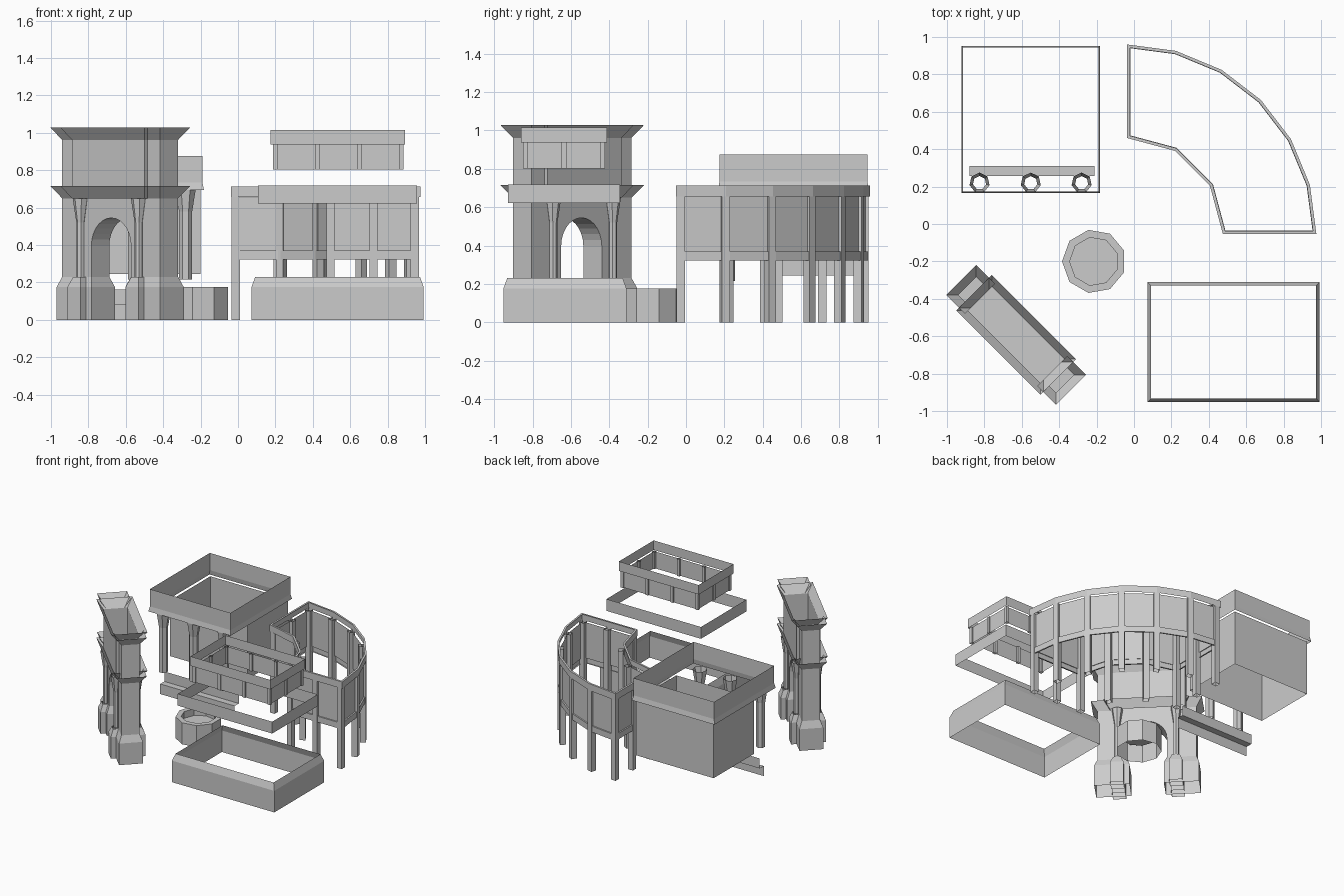
import bpy, bmesh
from math import sin, cos, pi, radians
from mathutils import Vector

if "Cube" in bpy.data.objects:
    bpy.data.objects.remove(bpy.data.objects["Cube"])


def make(name, verts, faces, loc=(0, 0, 0), rot=0):
    me = bpy.data.meshes.new(name)
    me.from_pydata(verts, [], faces)
    me.update()
    ob = bpy.data.objects.new(name, me)
    ob.location = loc
    ob.rotation_euler[2] = rot
    bpy.context.collection.objects.link(ob)
    return ob


def mitres(pts, closed=True):
    # outward mitre vector at every point of a counter-clockwise path
    n = len(pts)
    p = [Vector(q) for q in pts]
    norm = []
    for i in range(n):
        d = (p[(i + 1) % n] - p[i]).normalized()
        norm.append(Vector((d.y, -d.x)))
    out = []
    for i in range(n):
        a, b = norm[i - 1], norm[i]
        if not closed and i == 0:
            a = b
        if not closed and i == n - 1:
            b = a
        out.append((a + b) / (1 + a.dot(b)))
    return out


def sweep(name, pts, profile, closed=True, loc=(0, 0, 0), rot=0, cap=False):
    # profile is a list of (outward offset, z); the result is an open shell
    m, n, k = mitres(pts, closed), len(pts), len(profile)
    verts = [(x + v.x * o, y + v.y * o, z)
             for o, z in profile for (x, y), v in zip(pts, m)]
    faces = []
    for j in range(k - 1):
        for i in range(n if closed else n - 1):
            i2 = (i + 1) % n
            faces.append((j * n + i, j * n + i2, (j + 1) * n + i2, (j + 1) * n + i))
    if cap:
        faces.append([(k - 1) * n + i for i in range(n)])
    return make(name, verts, faces, loc, rot)


def rect(x0, x1, y0, y1):
    return [(x0, y0), (x1, y0), (x1, y1), (x0, y1)]


def lathe(name, n, profile, loc, start=0, rot=0, cap=False):
    k = len(profile)
    verts = [(r * cos(start + 2 * pi * i / n), r * sin(start + 2 * pi * i / n), z)
             for r, z in profile for i in range(n)]
    faces = [(j * n + i, j * n + (i + 1) % n, (j + 1) * n + (i + 1) % n, (j + 1) * n + i)
             for j in range(k - 1) for i in range(n)]
    if cap:
        faces.append([(k - 1) * n + i for i in range(n)])
    return make(name, verts, faces, loc, rot)


# ---- Columned hall (back left) ----
sweep("hall_cornice", rect(-0.915, -0.19, 0.175, 0.945),
      [(0.008, 0.695), (0, 0.735), (0, 0.875)])
sweep("hall_walls", rect(-0.9, -0.2, 0.41, 0.93), [(0, 0.245), (0, 0.695)])
for i, x in enumerate((-0.826, -0.552, -0.28)):
    lathe(f"hall_column_{i}", 7, [(0.036, 0.215), (0.036, 0.58), (0.055, 0.695)],
          (x, 0.22, 0), pi / 2)
steps = [(0.257, 0), (0.257, 0.082), (0.31, 0.082), (0.31, 0.163)]
make("hall_steps", [(x, y, z) for y, z in steps for x in (-0.88, -0.21)],
     [(2 * i, 2 * i + 1, 2 * i + 3, 2 * i + 2) for i in range(3)])

# ---- Quarter-ring theatre (back right) ----
cx, cy, R, r = -0.038, -0.053, 1.013, 0.513


def polar(rad, deg):
    return (cx + rad * cos(radians(deg)), cy + rad * sin(radians(deg)))


mid = (R + r) / 2
spec = [(R, a) for a in range(0, 91, 15)] + [(mid, 90)] \
    + [(r, a) for a in range(90, -1, -30)] + [(mid, 0)]
ring = [polar(*s) for s in spec]
sweep("theatre_cornice", ring, [(0, 0.657), (0, 0.712), (-0.016, 0.712)])
sweep("theatre_wall", ring, [(-0.018, 0.365), (-0.018, 0.655)])
sweep("theatre_lower_beam", ring,
      [(-0.018, 0.37), (-0.007, 0.37), (-0.007, 0.322), (-0.018, 0.322)])
for i, ((x, y), m, s) in enumerate(zip(ring, mitres(ring), spec)):
    sweep(f"theatre_post_{i}", rect(-0.022, 0.022, -0.022, 0.022),
          [(0, 0), (0, 0.66)], loc=(x - m.x * 0.026, y - m.y * 0.026, 0),
          rot=radians(s[1]))

# ---- Round basin ----
lathe("basin", 9, [(0.171, 0), (0.171, 0.175), (0.13, 0.175), (0.13, 0.12)],
      (-0.214, -0.2, 0), pi, cap=True)

# ---- Rectangular pavilion (front right) ----
sweep("pavilion_base", rect(0.072, 0.993, -0.952, -0.31),
      [(0, 0), (0, 0.175), (-0.02, 0.23)])
sweep("pavilion_middle_band", rect(0.107, 0.957, -0.927, -0.345), [(0, 0.622), (0, 0.718)])
sweep("pavilion_upper_band", rect(0.175, 0.893, -0.86, -0.413), [(0, 0.938), (0, 1.015)])
x0, x1, y0, y1 = 0.188, 0.884, -0.85, -0.422
sweep("pavilion_upper_wall", rect(x0, x1, y0, y1), [(-0.01, 0.803), (-0.01, 0.94)])
for i in range(4):
    for j in range(3):
        if i in (0, 3) or j in (0, 2):
            px = x0 + 0.012 + (x1 - x0 - 0.024) * i / 3
            py = y0 + 0.012 + (y1 - y0 - 0.024) * j / 2
            sweep(f"pavilion_pilaster_{i}_{j}", rect(-0.012, 0.012, -0.012, 0.012),
                  [(0, 0.803), (0, 0.94)], loc=(px, py, 0))

# ---- Triumphal arch (front left), built along local x and turned 45 degrees ----
A = dict(loc=(-0.63, -0.593, 0), rot=-pi / 4)
U, V, C, W, O = 0.37, 0.068, 0.273, 0.09, 0.15

# pierced body: front and back faces, jambs, vault and ends
N = 14
outline = [(U, 0.715), (-U, 0.715), (-U, 0.23), (-O, 0.23)]
outline += [(-O * cos(pi * i / N), 0.395 + O * sin(pi * i / N)) for i in range(N + 1)]
outline += [(O, 0.23), (U, 0.23)]
n = len(outline)
verts = [(u, v, z) for v in (-V, V) for u, z in outline]
faces = [list(range(n)), list(range(2 * n - 1, n - 1, -1))]
faces += [(i, i + n, (i + 1) % n + n, (i + 1) % n) for i in range(1, n)]
make("arch_body", verts, faces, **A)

# attic, its floor and the two flared cornices
centre = rect(-C, C, -W, W)
ends = [[(C, -V), (U, -V), (U, V), (C, V)], [(-C, V), (-U, V), (-U, -V), (-C, -V)]]
lower, upper = [(0, 0.65), (0.045, 0.715)], [(0, 0.65), (0, 0.962), (0.045, 1.028)]
for label, prof in (("lower_cornice", lower), ("attic", upper)):
    sweep(f"arch_{label}_centre", centre, prof, **A)
    for i, e in enumerate(ends):
        sweep(f"arch_{label}_end_{i}", e, prof, closed=False, **A)
make("arch_attic_floor", [(x, y, 0.715) for x, y in centre], [(0, 1, 2, 3)], **A)

# pier bases, pedestals and attached columns
foot = [(0.0215, 0), (0.0215, 0.175), (0, 0.23)]
for s in (-1, 1):
    a, b = sorted((s * O, s * U))
    sweep(f"arch_pier_base_{s}", rect(a, b, -V, V), foot, **A)
    for t in (-1, 1):
        u, v = s * 0.22, t * 0.08
        sweep(f"arch_pedestal_{s}_{t}", rect(u - 0.028, u + 0.028, v - 0.028, v + 0.028),
              foot, **A)
        q = A["loc"]
        k = 0.5 ** 0.5
        lathe(f"arch_column_{s}_{t}", 7, [(0.022, 0.23), (0.022, 0.52), (0.042, 0.65)],
              (q[0] + k * (u + v), q[1] + k * (v - u), 0), t * pi / 2, -pi / 4)
